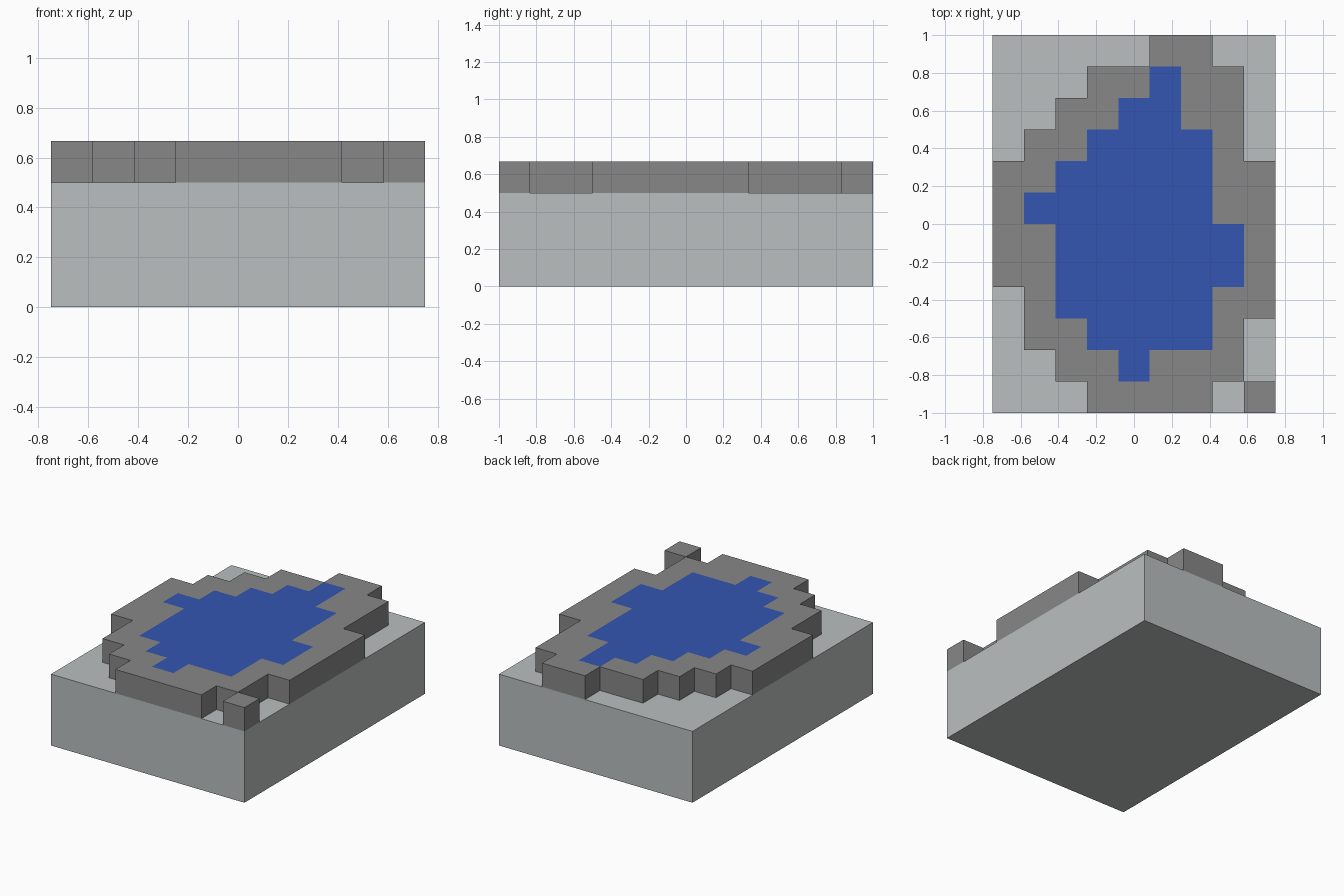
import bpy
import bmesh

cube = bpy.data.objects.get("Cube")
if cube:
    bpy.data.objects.remove(cube, do_unlink=True)

CELL = 1 / 6
BASE_TOP = 0.5
RIM_TOP = BASE_TOP + CELL

# Plan of the pond, back row first: s = stone, w = water, . = bare base
PLAN = [
    ".....ss..",
    "...sswss.",
    "..sswwss.",
    ".sswwwws.",
    "sswwwwwss",
    "swwwwwwss",
    "sswwwwwws",
    "sswwwwwws",
    ".swwwwwss",
    ".sswwwws.",
    "..sswsss.",
    "...ssss.s",
]
COLS, ROWS = len(PLAN[0]), len(PLAN)


def material(name, color):
    mat = bpy.data.materials.new(name)
    mat.use_nodes = True
    mat.diffuse_color = (*color, 1)
    mat.node_tree.nodes["Principled BSDF"].inputs["Base Color"].default_value = (*color, 1)
    return mat


def cell_part(name, symbols, z, height, mat):
    """Join all plan cells marked with one of the symbols; extrude upwards if height is set."""
    bm = bmesh.new()
    for r, row in enumerate(PLAN):
        for c, mark in enumerate(row):
            if mark in symbols:
                x = (c - COLS / 2) * CELL
                y = (ROWS / 2 - r - 1) * CELL
                corners = [(x, y), (x + CELL, y), (x + CELL, y + CELL), (x, y + CELL)]
                bm.faces.new([bm.verts.new((px, py, z)) for px, py in corners])
    bmesh.ops.remove_doubles(bm, verts=bm.verts, dist=0.001)
    if height:
        result = bmesh.ops.extrude_face_region(bm, geom=bm.faces[:], use_keep_orig=True)
        top = [v for v in result["geom"] if isinstance(v, bmesh.types.BMVert)]
        bmesh.ops.translate(bm, verts=top, vec=(0, 0, height))
        bmesh.ops.recalc_face_normals(bm, faces=bm.faces)
    mesh = bpy.data.meshes.new(name)
    bm.to_mesh(mesh)
    bm.free()
    mesh.materials.append(mat)
    obj = bpy.data.objects.new(name, mesh)
    bpy.context.collection.objects.link(obj)
    return obj


pale_stone = material("pale grey stone", (0.49, 0.52, 0.52))
rim_stone = material("mid grey stone", (0.245, 0.245, 0.245))
water_blue = material("water blue", (0.033, 0.092, 0.445))

# Base block
bpy.ops.mesh.primitive_cube_add(size=1, location=(0, 0, BASE_TOP / 2))
base = bpy.context.object
base.name = "base_block"
base.scale = (COLS * CELL, ROWS * CELL, BASE_TOP)
base.data.materials.append(pale_stone)

# Stepped stone rim and the loose corner stone
cell_part("stone_rim", "s", BASE_TOP, CELL, rim_stone)

# Water surface, level with the top of the rim
cell_part("water_surface", "w", RIM_TOP, 0, water_blue)
